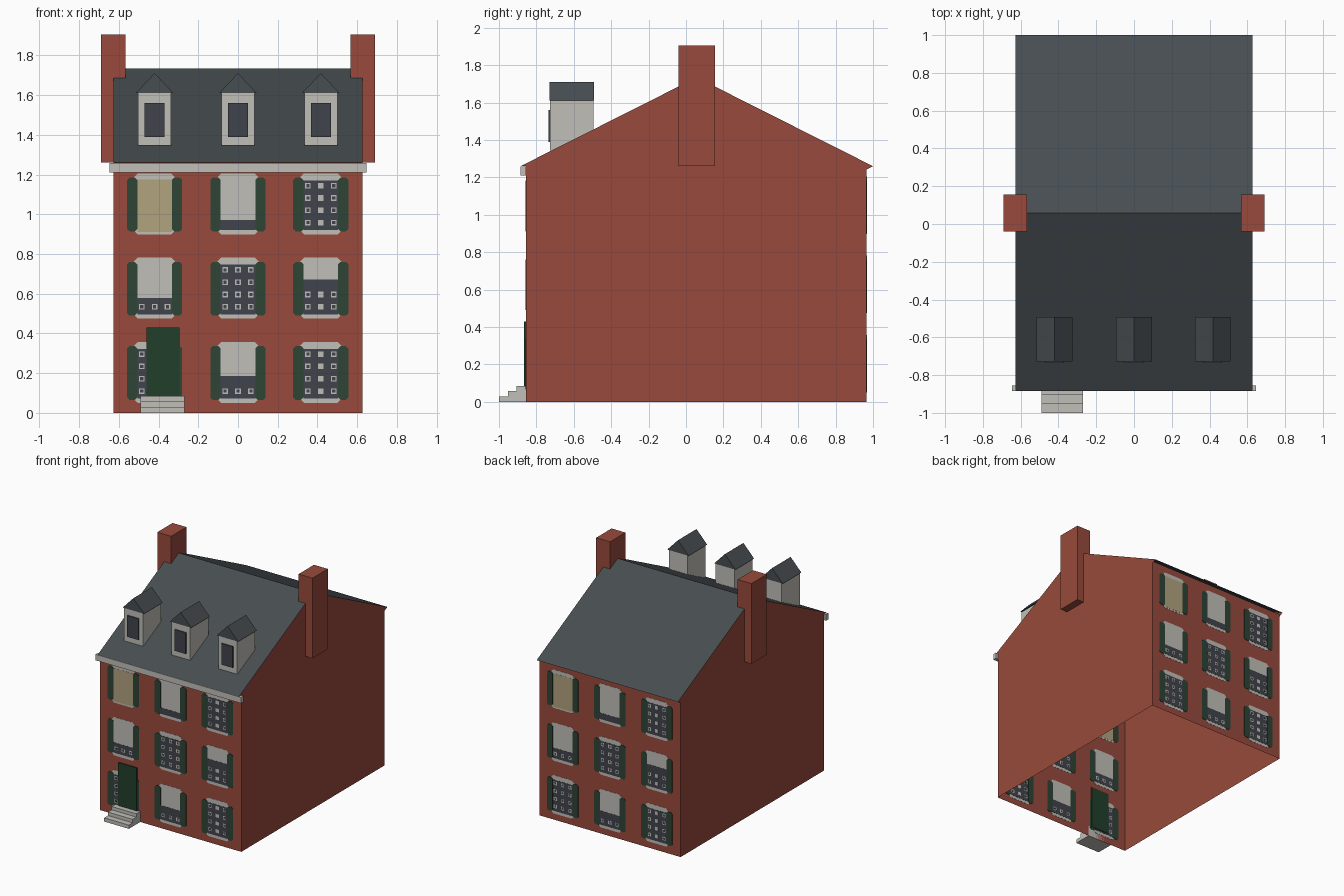
import bpy
import bmesh

if "Cube" in bpy.data.objects:
    bpy.data.objects.remove(bpy.data.objects["Cube"], do_unlink=True)


def srgb(v):
    v /= 255
    return v / 12.92 if v <= 0.04045 else ((v + 0.055) / 1.055) ** 2.4


def material(name, r, g, b):
    colour = (srgb(r), srgb(g), srgb(b), 1)
    m = bpy.data.materials.new(name)
    m.use_nodes = True
    m.diffuse_color = colour
    m.node_tree.nodes["Principled BSDF"].inputs["Base Color"].default_value = colour
    return m


BRICK = material("brick red", 152, 74, 60)
TRIM = material("stone white", 192, 191, 184)
SLATE = material("slate grey", 71, 77, 81)
GLASS = material("dark glass", 64, 68, 76)
SHUTTER = material("shutter green", 46, 68, 54)
DOOR = material("door green", 32, 62, 42)
BLIND = material("tan blind", 178, 163, 126)


def finish(name, bm, mat):
    me = bpy.data.meshes.new(name)
    bm.to_mesh(me)
    bm.free()
    me.materials.append(mat)
    ob = bpy.data.objects.new(name, me)
    bpy.context.collection.objects.link(ob)
    return ob


def solids(name, mat, items, axis="y"):
    """Extrude each (profile, low, high) along the axis into one object."""
    bm = bmesh.new()
    for profile, low, high in items:
        def place(u, v, w):
            return (u, w, v) if axis == "y" else (w, u, v)
        ends = [[bm.verts.new(place(u, v, w)) for u, v in profile] for w in (low, high)]
        bm.faces.new(ends[0])
        bm.faces.new(ends[1][::-1])
        n = len(profile)
        for i in range(n):
            j = (i + 1) % n
            bm.faces.new((ends[0][i], ends[0][j], ends[1][j], ends[1][i]))
    bmesh.ops.recalc_face_normals(bm, faces=bm.faces)
    return finish(name, bm, mat)


def sheet(name, mat, polygons):
    bm = bmesh.new()
    for poly in polygons:
        bm.faces.new([bm.verts.new(p) for p in poly])
    return finish(name, bm, mat)


def rect(x0, x1, z0, z1, c=0):
    """Rectangle outline, with corners cut by c."""
    if not c:
        return [(x0, z0), (x1, z0), (x1, z1), (x0, z1)]
    return [(x0 + c, z0), (x1 - c, z0), (x1, z0 + c), (x1, z1 - c),
            (x1 - c, z1), (x0 + c, z1), (x0, z1 - c), (x0, z0 + c)]


W = 0.628                       # half width of the house
FRONT, BACK = -0.855, 0.965     # wall planes
EAVE, RIDGE, MID = 1.26, 1.735, 0.0575
EAVE_F, EAVE_B = -0.885, 1.0

# Brick walls, open underneath, with gable ends reaching the eaves
gable = [(FRONT, 0), (BACK, 0), (BACK, EAVE - 0.018), (EAVE_B, EAVE),
         (MID, RIDGE), (EAVE_F, EAVE), (FRONT, EAVE)]
sheet("brick_walls", BRICK, [
    [(W, y, z) for y, z in gable],
    [(-W, y, z) for y, z in reversed(gable)],
    [(-W, FRONT, 0), (W, FRONT, 0), (W, FRONT, EAVE), (-W, FRONT, EAVE)],
    [(W, BACK, 0), (-W, BACK, 0), (-W, BACK, EAVE), (W, BACK, EAVE)],
])

# Main roof slopes
sheet("main_roof", SLATE, [
    [(-W, EAVE_F, EAVE), (W, EAVE_F, EAVE), (W, MID, RIDGE), (-W, MID, RIDGE)],
    [(W, EAVE_B, EAVE), (-W, EAVE_B, EAVE), (-W, MID, RIDGE), (W, MID, RIDGE)],
])

# Front cornice
solids("front_cornice", TRIM, [(rect(-0.647, 0.647, 1.21, 1.258), EAVE_F, FRONT)])

# Chimneys
for side, s in (("left", 1), ("right", -1)):
    xs = sorted((s * 0.567, s * 0.69))
    solids(side + "_chimney", BRICK, [(rect(*xs, EAVE, 1.905), -0.04, 0.155)])

# Dormers
for i, x in enumerate((-0.42, 0, 0.417)):
    n = str(i + 1)
    solids("dormer_walls_" + n, TRIM, [(rect(x - 0.083, x + 0.083, 1.345, 1.612), -0.727, -0.495)])
    solids("dormer_roof_" + n, SLATE,
           [([(x - 0.095, 1.61), (x + 0.095, 1.61), (x, 1.71)], -0.729, -0.493)])
    solids("dormer_window_" + n, GLASS, [(rect(x - 0.05, x + 0.05, 1.39, 1.56), -0.736, -0.727)])

# Door and stone steps
solids("front_door", DOOR, [(rect(-0.46, -0.295, 0.085, 0.43), -0.865, -0.848)])
steps = [(-1.0, 0), (-1.0, 0.03), (-0.952, 0.03), (-0.952, 0.058), (-0.905, 0.058),
         (-0.905, 0.085), (FRONT, 0.085), (FRONT, 0)]
solids("stone_steps", TRIM, [(steps, -0.49, -0.27)], axis="x")

# Painted windows: share of dark glass showing below the blind, per row from the bottom
OPEN = [(1.0, 0.45, 1.0), (0.33, 1.0, 0.7), (0, 0.2, 1.0)]


def painted_windows(wall, y, flip):
    frames, panes, dots, holes, shutters, blinds = [], [], [], [], [], []

    def add(group, x0, x1, z0, z1, depth, c=0):
        xs = sorted((x0 * flip, x1 * flip))
        group.append((rect(*xs, z0, z1, c), y - depth, y + depth))

    for row, shares in enumerate(OPEN):
        z = 0.05 + row * 0.424
        for x, share in zip((-0.42, 0, 0.417), shares):
            add(frames, x - 0.104, x + 0.104, z, z + 0.308, 0.0015, 0.02)
            for s in (-1, 1):
                add(shutters, x + s * 0.087, x + s * 0.139, z + 0.016, z + 0.286, 0.004, 0.012)
            if not share:
                add(blinds, x - 0.087, x + 0.087, z + 0.012, z + 0.278, 0.0025)
                continue
            top = z + 0.022 + 0.25 * share
            add(panes, x - 0.087, x + 0.087, z + 0.022, top, 0.0025)
            # Small glazing marks on the glass
            for k in range(4):
                zc = z + 0.06 + k * 0.062
                if zc + 0.015 > top:
                    break
                for dx in (-0.065, 0, 0.065):
                    add(dots, x + dx - 0.014, x + dx + 0.014, zc - 0.014, zc + 0.014, 0.0032)
                    if dx or x < 0.1:
                        add(holes, x + dx - 0.008, x + dx + 0.008, zc - 0.008, zc + 0.008, 0.004)

    solids(wall + "_window_frames", TRIM, frames)
    solids(wall + "_window_panes", GLASS, panes)
    solids(wall + "_glazing_marks", TRIM, dots)
    solids(wall + "_glazing_centres", GLASS, holes)
    solids(wall + "_shutters", SHUTTER, shutters)
    solids(wall + "_window_blind", BLIND, blinds)


painted_windows("front", FRONT, 1)
painted_windows("back", BACK, -1)
